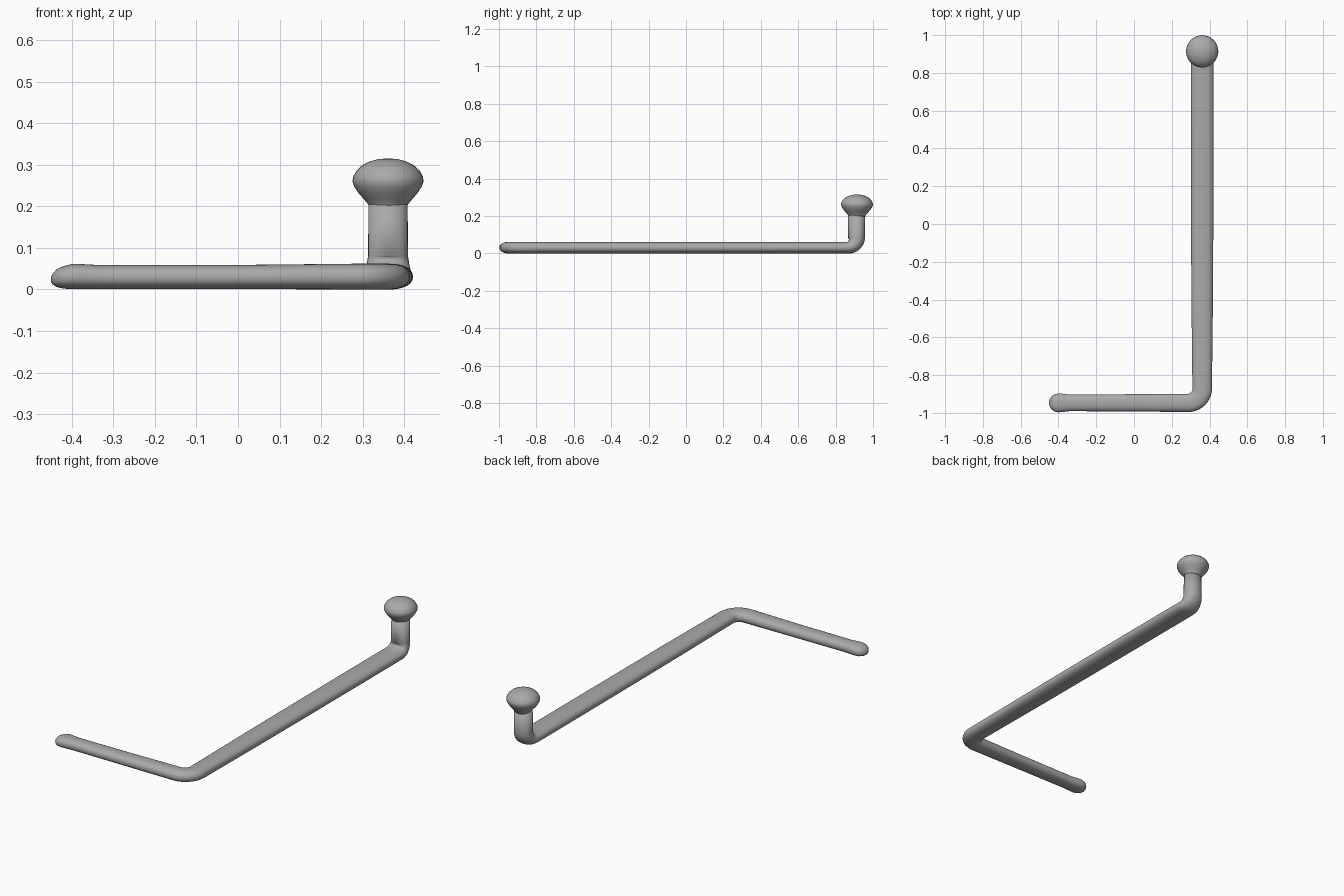
import bpy, bmesh, math
from mathutils import Vector

if "Cube" in bpy.data.objects:
    bpy.data.objects.remove(bpy.data.objects["Cube"])

grey = bpy.data.materials.new("satin grey")
grey.use_nodes = True
colour = (0.4, 0.4, 0.4, 1)
grey.diffuse_color = colour
grey.node_tree.nodes["Principled BSDF"].inputs["Base Color"].default_value = colour

SIDES = 32
X, Y, Z = Vector((1, 0, 0)), Vector((0, 1, 0)), Vector((0, 0, 1))


def ring(bm, centre, side, up, a, b, power=2.0):
    """Superellipse cross-section."""
    verts = []
    for i in range(SIDES):
        t = 2 * math.pi * i / SIDES
        c, s = math.cos(t), math.sin(t)
        p = Vector(centre) + side * math.copysign(abs(c) ** (2 / power), c) * a
        verts.append(bm.verts.new(p + up * math.copysign(abs(s) ** (2 / power), s) * b))
    return verts


def skin(name, sections):
    """Bridge consecutive cross-sections and cap both ends."""
    bm = bmesh.new()
    rings = [ring(bm, *s) for s in sections]
    for r, q in zip(rings, rings[1:]):
        for i in range(SIDES):
            j = (i + 1) % SIDES
            bm.faces.new((r[i], r[j], q[j], q[i]))
    bm.faces.new(rings[0])
    bm.faces.new(rings[-1])
    bmesh.ops.recalc_face_normals(bm, faces=bm.faces)
    mesh = bpy.data.meshes.new(name)
    bm.to_mesh(mesh)
    bm.free()
    mesh.materials.append(grey)
    mesh.shade_smooth()
    obj = bpy.data.objects.new(name, mesh)
    bpy.context.collection.objects.link(obj)
    return obj


H = 0.031            # half thickness of the bar
ARM_Y, BAR_X, POST_Y = -0.947, 0.361, 0.912

# Rounded, slightly swollen tip and short arm: x, half width, half height, centre height
sections = []
tip = [(-0.45, 0.008, 0.006, 0.024), (-0.446, 0.02, 0.013, 0.025),
       (-0.437, 0.034, 0.021, 0.027), (-0.42, 0.046, 0.027, 0.029),
       (-0.40, 0.05, 0.03, 0.031), (-0.375, 0.048, 0.03, 0.031),
       (-0.34, 0.044, 0.029, 0.03), (-0.30, 0.044, 0.029, 0.03),
       (0.0, 0.046, 0.029, 0.03)]
for x, a, b, z in tip:
    sections.append(((x, ARM_Y, z), Y, Z, a, b, 2.3))

# Flat corner bend
R, STEPS = 0.075, 10
for i in range(STEPS + 1):
    t = math.pi / 2 * i / STEPS
    c, s = math.cos(t), math.sin(t)
    centre = (BAR_X - R + R * s, ARM_Y + R - R * c, H)
    sections.append((centre, Y * c - X * s, Z, 0.048 + 0.004 * i / STEPS, H, 2.3))

# Long bar
for y, a in [(-0.75, 0.053), (-0.4, 0.057), (0.0, 0.059), (0.5, 0.06), (0.8, 0.06)]:
    sections.append(((BAR_X, y, H), -X, Z, a, H, 2.3))

# Upward bend into the post
R = 0.05
for i in range(STEPS + 1):
    k = i / STEPS
    t = math.pi / 2 * k
    c, s = math.cos(t), math.sin(t)
    centre = (BAR_X, POST_Y - R + R * s, H + R - R * c)
    sections.append((centre, -X, Z * c - Y * s, 0.06 - 0.012 * k, H + 0.014 * k, 2.2))
sections.append(((BAR_X, POST_Y, 0.22), -X, -Y, 0.047, 0.045, 2.0))
skin("bent_bar", sections)

# Mushroom knob
knob = [(0.044, 0.195), (0.048, 0.205), (0.058, 0.217), (0.071, 0.232), (0.081, 0.247),
        (0.0855, 0.26), (0.084, 0.271), (0.076, 0.286), (0.062, 0.299),
        (0.044, 0.308), (0.024, 0.3135), (0.006, 0.315)]
skin("knob", [((BAR_X, 0.914, z), X, Y, r, r) for r, z in knob])
